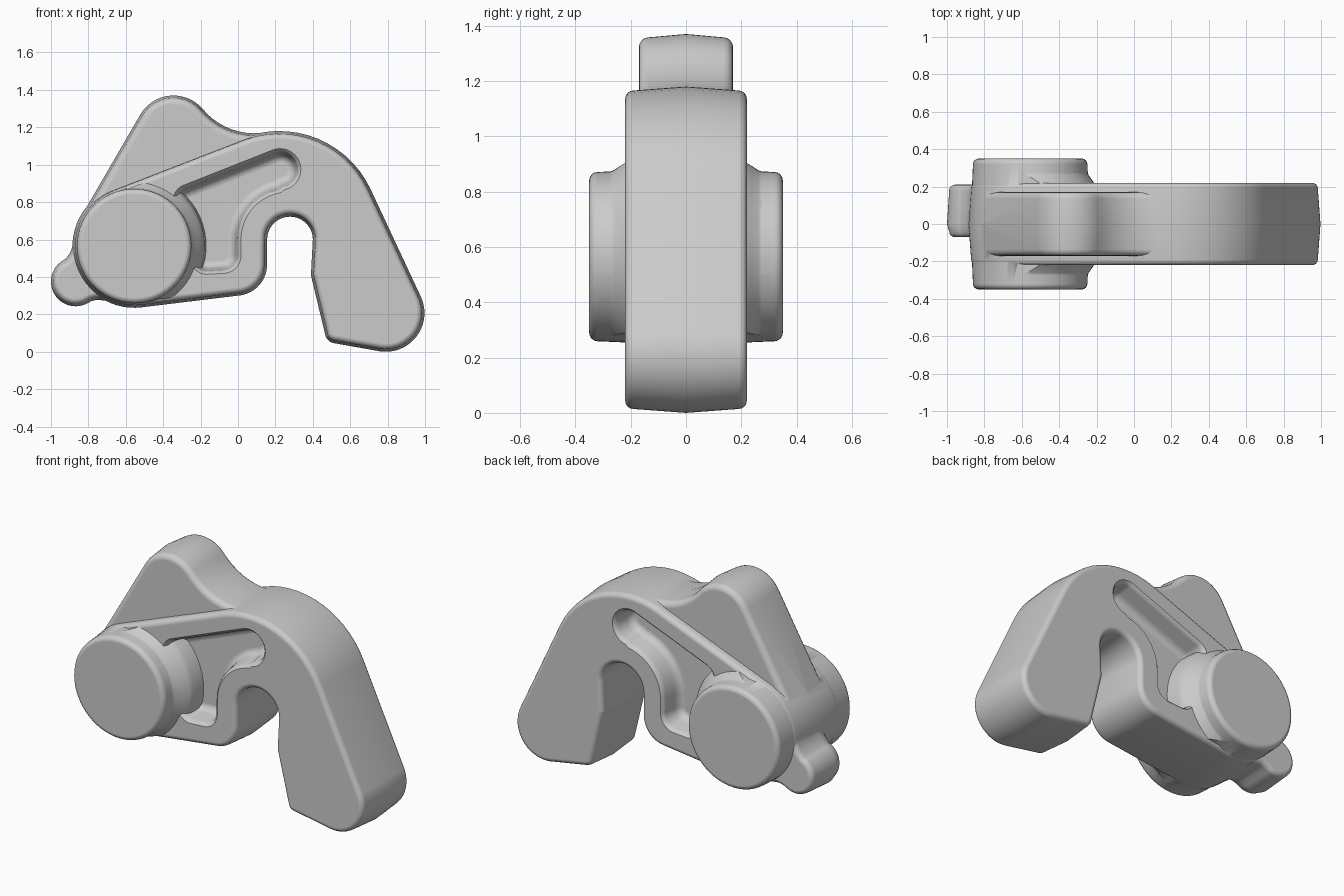
import bpy, bmesh, math
from mathutils import Vector

if "Cube" in bpy.data.objects:
    bpy.data.objects.remove(bpy.data.objects["Cube"])


def outline(*parts):
    """Closed x/z outline from points (x, z) and arcs (x, z, radius, from, to)."""
    pts = []
    for p in parts:
        if len(p) == 2:
            pts.append(Vector(p))
            continue
        x, z, r, a0, a1 = p
        n = max(2, round(abs(a1 - a0) / 6))
        for i in range(n + 1):
            a = math.radians(a0 + (a1 - a0) * i / n)
            pts.append(Vector((x + r * math.cos(a), z + r * math.sin(a))))
    return [p for i, p in enumerate(pts) if (p - pts[i - 1]).length > 1e-3]


def inset(pts, d):
    out = []
    for i, p in enumerate(pts):
        e0 = (p - pts[i - 1]).normalized()
        e1 = (pts[(i + 1) % len(pts)] - p).normalized()
        n0, n1 = Vector((-e0.y, e0.x)), Vector((-e1.y, e1.x))
        m = (n0 + n1).normalized()
        out.append(p + m * d / max(m.dot(n0), 0.6))
    return out


def loft(name, pts, layers):
    """Stack insets of one outline along y; layers are (y, inset)."""
    bm = bmesh.new()
    rings = [[bm.verts.new((p.x, y, p.y)) for p in inset(pts, d)] for y, d in layers]
    n = len(pts)
    for a, b in zip(rings, rings[1:]):
        for i in range(n):
            j = (i + 1) % n
            bm.faces.new((a[i], a[j], b[j], b[i]))
    bm.faces.new(rings[0][::-1])
    bm.faces.new(rings[-1])
    # ccw outlines stacked towards +y face inward, so flip those
    if layers[-1][0] < layers[0][0]:
        bmesh.ops.reverse_faces(bm, faces=bm.faces)
    bmesh.ops.recalc_face_normals(bm, faces=bm.faces)
    if bm.calc_volume(signed=True) < 0:
        bmesh.ops.reverse_faces(bm, faces=bm.faces)
    me = bpy.data.meshes.new(name)
    bm.to_mesh(me)
    bm.free()
    ob = bpy.data.objects.new(name, me)
    bpy.context.collection.objects.link(ob)
    return ob


def cast_layers(y0, y1, draft, r):
    """Drafted sides from the parting plane y=0 with rounded rims."""
    rim = [(r * (1 - math.sin(t)), r * (1 - math.cos(t)))
           for t in (math.radians(a) for a in (0, 22.5, 45, 67.5, 90))]
    low = [(y0 + dy, draft + d) for dy, d in reversed(rim)]
    high = [(y1 - dy, draft + d) for dy, d in rim]
    return low + [(0, 0)] + high


def mirrored(half):
    return [(-y, d) for y, d in half] + [(y, d) for y, d in reversed(half)]


def volume(me):
    bm = bmesh.new()
    bm.from_mesh(me)
    v = bm.calc_volume(signed=True)
    bm.free()
    return v


def combine(a, b, op):
    """Apply a boolean, trying another solver if one loses the solid."""
    before, va, vb = a.data.copy(), volume(a.data), volume(b.data)
    for solver in ('EXACT', 'MANIFOLD', 'FLOAT'):
        mod = a.modifiers.new(op, 'BOOLEAN')
        mod.operation, mod.solver, mod.object = op, solver, b
        bpy.context.view_layer.objects.active = a
        bpy.ops.object.modifier_apply(modifier=mod.name)
        v = volume(a.data)
        low = {'UNION': max(va, vb) * .995, 'DIFFERENCE': va - vb, 'INTERSECT': 1e-5}[op]
        high = {'UNION': va + vb, 'DIFFERENCE': va, 'INTERSECT': min(va, vb)}[op]
        if low - 1e-4 <= v <= high + 1e-3:
            break
        a.data = before.copy()
    bpy.data.objects.remove(b, do_unlink=True)
    return a


BX, BZ = -0.555, 0.565

# Outlines
hook_line = outline(
    (BX, BZ, .33, 110, 277), (-.01, .465, .165, 277, 360),
    (.278, .6, .122, 180, 0), (.49, .42, .1, 183, 191),
    (.523, .103, .058, 191, 262), (.79, .207, .207, 262, 385),
    (.22, .64, .54, 25, 110))
ear_line = outline(
    (.12, 1.0), (.088, 1.528, .36, 275, 220), (-.345, 1.165, .205, 40, 150),
    (BX, BZ, .325, 150, 200), (-.5, .6))
lug_line = outline(
    (-.6, .6), (-.88, .59), (-.888, .555), (-.9, .525), (-.868, .375, .132, 115, 295),
    (-.785, .27), (-.755, .278), (-.70, .272), (-.6, .35))
pocket_line = outline(
    (-.165, .505, .075, 190, 275), (-.08, .515, .08, 275, 360),
    (.27, .6, .27, 180, 100), (.225, .975, .095, 280, 470),
    (-.26, .81, .07, 110, 200), (BX, BZ, .32, 36, -10))
boss_line = outline((BX, BZ, .32, 0, 354))

# Hook body and thinner ear plate
lever = loft("lever_body", hook_line, cast_layers(-.22, .22, .014, .03))
combine(lever, loft("ear", ear_line, cast_layers(-.17, .17, .012, .035)), 'UNION')

# Sloped fillet between rib and ear
rib = loft("rib_fillet", hook_line,
           mirrored([(.208, .024), (.195, 0), (.184, -.022), (.174, -.05), (.166, -.085)]))
combine(rib, loft("ear_clip", ear_line, [(-.4, .035), (.4, .035)]), 'INTERSECT')
combine(lever, rib, 'UNION')

# Side pockets with drafted walls and rounded floors
for s in (-1, 1):
    prof = [(.26, -.02), (.22, -.016), (.208, -.004), (.195, .002), (.125, .014),
            (.103, .021), (.088, .036), (.083, .056)]
    combine(lever, loft("pocket", pocket_line, [(s * y, d) for y, d in prof]), 'DIFFERENCE')

# Flared foot of the boss, kept inside the lever silhouette
foot = mirrored([(.285, .016), (.262, .008), (.238, -.009), (.215, -.025),
                 (.19, -.043), (.165, -.056), (.07, -.066)])
for line in (hook_line, ear_line):
    flare = loft("boss_foot", boss_line, foot)
    combine(flare, loft("foot_clip", line, [(-.4, .032), (.4, .032)]), 'INTERSECT')
    combine(lever, flare, 'UNION')

# Round boss through both sides and offset lug
combine(lever, loft("boss", boss_line, cast_layers(-.35, .35, .014, .03)), 'UNION')
combine(lever, loft("lug", lug_line, cast_layers(-.07, .21, .012, .03)), 'UNION')

# Smooth shading
bpy.ops.object.select_all(action='DESELECT')
lever.select_set(True)
bpy.context.view_layer.objects.active = lever
bpy.ops.object.shade_smooth_by_angle(angle=math.radians(32))
wn = lever.modifiers.new("even_shading", 'WEIGHTED_NORMAL')
wn.keep_sharp = True
